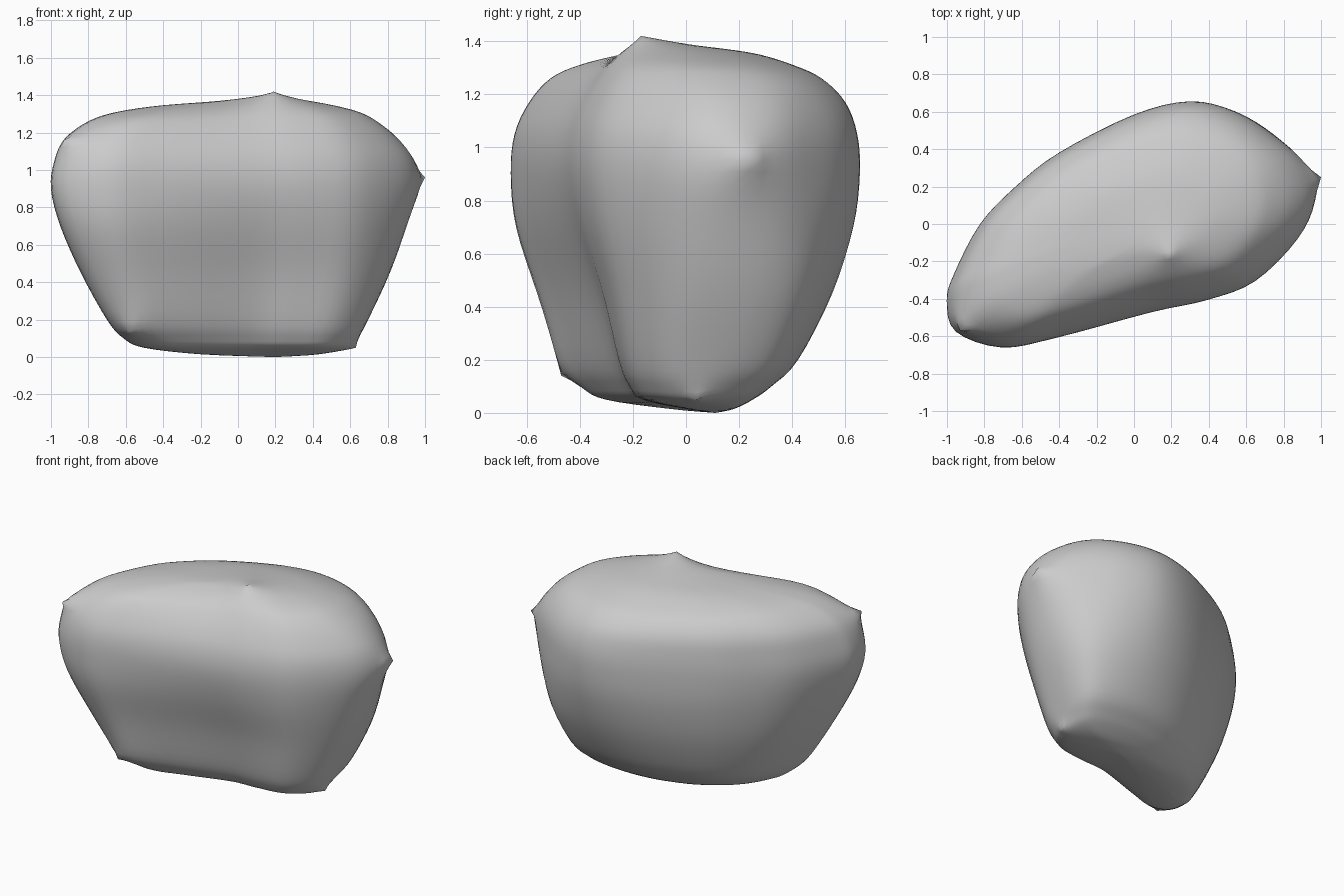
import bpy
import bmesh
import math
from mathutils import Vector

cube = bpy.data.objects.get("Cube")
if cube:
    bpy.data.objects.remove(cube, do_unlink=True)

# Plan at the widest height, counter-clockwise, spanning -1..1 on x and y
PLAN = [(1, .18), (.94, .5), (.79, .73), (.58, .92), (.33, 1), (.02, .89),
        (-.39, .58), (-.63, .3), (-.82, 0), (-.96, -.4), (-1, -.62),
        (-.95, -.87), (-.7, -1), (-.4, -.92), (.12, -.71), (.43, -.61),
        (.69, -.46), (.92, -.12)]

# Squarer plan with a hollow front, near the ground
BASE = [(1, .22), (1, .58), (.92, .85), (.68, .98), (.35, 1), (0, .9),
        (-.4, .64), (-.67, .34), (-.85, 0), (-.97, -.4), (-1, -.62),
        (-.95, -.87), (-.74, -1), (-.42, -.84), (.1, -.54), (.43, -.49),
        (.75, -.4), (.95, -.12)]

# Height, left edge, right edge, front edge, back edge, share of base plan
LEVELS = [(0, .2, .2, .11, .11, 1),
          (.015, -.2, .42, -.06, .18, 1),
          (.05, -.5, .56, -.3, .25, 1),
          (.1, -.61, .62, -.39, .32, 1),
          (.2, -.7, .69, -.47, .42, .9),
          (.45, -.84, .81, -.56, .55, .6),
          (.7, -.95, .9, -.64, .63, .25),
          (.9, -1, .95, -.66, .655, 0),
          (1.05, -.98, .93, -.645, .645, 0),
          (1.17, -.92, .85, -.59, .6, .1),
          (1.26, -.8, .74, -.51, .51, .3),
          (1.31, -.65, .64, -.4, .4, .3),
          (1.345, -.4, .48, -.25, .28, .2),
          (1.36, -.1, .32, -.12, .16, 0),
          (1.365, .12, .12, .02, .02, 0)]

# Pinched tips: position and reach
TIPS = [((.19, -.17, 1.42), .15), ((1, .25, .96), .08),
        ((-.93, -.57, 1.16), .06), ((-.58, -.47, .14), .07),
        ((.63, .04, .05), .06)]


def spline(a, b, c, d, t):
    """Smooth curve through b and c, for tuples of any length."""
    return tuple(q + t / 2 * (r - p + t * (2 * p - 5 * q + 4 * r - s
                 + t * (3 * (q - r) + s - p))) for p, q, r, s in zip(a, b, c, d))


def smooth_loop(points, steps):
    n = len(points)
    return [spline(points[i - 1], points[i], points[(i + 1) % n],
                   points[(i + 2) % n], k / steps)
            for i in range(n) for k in range(steps)]


def smooth_path(points, steps):
    ends = [points[0]] + points + [points[-1]]
    path = [spline(*ends[i:i + 4], k / steps)
            for i in range(len(points) - 1) for k in range(steps)]
    return path + [points[-1]]


def slice_points(level, plan, base):
    """Blend the two plans and fit them between the edges of a level."""
    z, left, right, front, back, share = level
    points = []
    for upper, lower in zip(plan, base):
        u, v = Vector(upper).lerp(Vector(lower), share)
        points.append(Vector((left + (right - left) * (u + 1) / 2,
                              front + (back - front) * (v + 1) / 2, z)))
    return points


def pull_tip(bm, target, reach):
    """Pull the nearest point to the target, with its surroundings following."""
    target = Vector(target)
    start = min(bm.verts, key=lambda v: (v.co - target).length).co.copy()
    for v in bm.verts:
        v.co += (target - start) * math.exp(-(v.co - start).length / reach)


def loft(name, levels, plan, base):
    """Skin a stack of slices, closing both ends at a point."""
    bm = bmesh.new()
    bottom = bm.verts.new((levels[0][1], levels[0][3], levels[0][0]))
    top = bm.verts.new((levels[-1][1], levels[-1][3], levels[-1][0]))
    rings = [[bm.verts.new(p) for p in slice_points(level, plan, base)]
             for level in levels[1:-1]]
    count = len(plan)
    for i in range(count):
        j = (i + 1) % count
        bm.faces.new((bottom, rings[0][j], rings[0][i]))
        bm.faces.new((top, rings[-1][i], rings[-1][j]))
        for low, high in zip(rings, rings[1:]):
            bm.faces.new((low[i], low[j], high[j], high[i]))
    for target, reach in TIPS:
        pull_tip(bm, target, reach)
    bmesh.ops.recalc_face_normals(bm, faces=bm.faces)
    mesh = bpy.data.meshes.new(name)
    bm.to_mesh(mesh)
    bm.free()
    obj = bpy.data.objects.new(name, mesh)
    bpy.context.collection.objects.link(obj)
    return obj


# Plain grey surface
grey = bpy.data.materials.new("plain_grey")
grey.use_nodes = True
colour = (.6, .6, .6, 1)
grey.diffuse_color = colour
grey.node_tree.nodes["Principled BSDF"].inputs["Base Color"].default_value = colour

# Smooth rounded body
body = loft("rounded_body", smooth_path(LEVELS, 4),
            smooth_loop(PLAN, 4), smooth_loop(BASE, 4))
body.data.materials.append(grey)
bpy.context.view_layer.objects.active = body
body.select_set(True)
bpy.ops.object.shade_smooth_by_angle(angle=math.radians(60))
